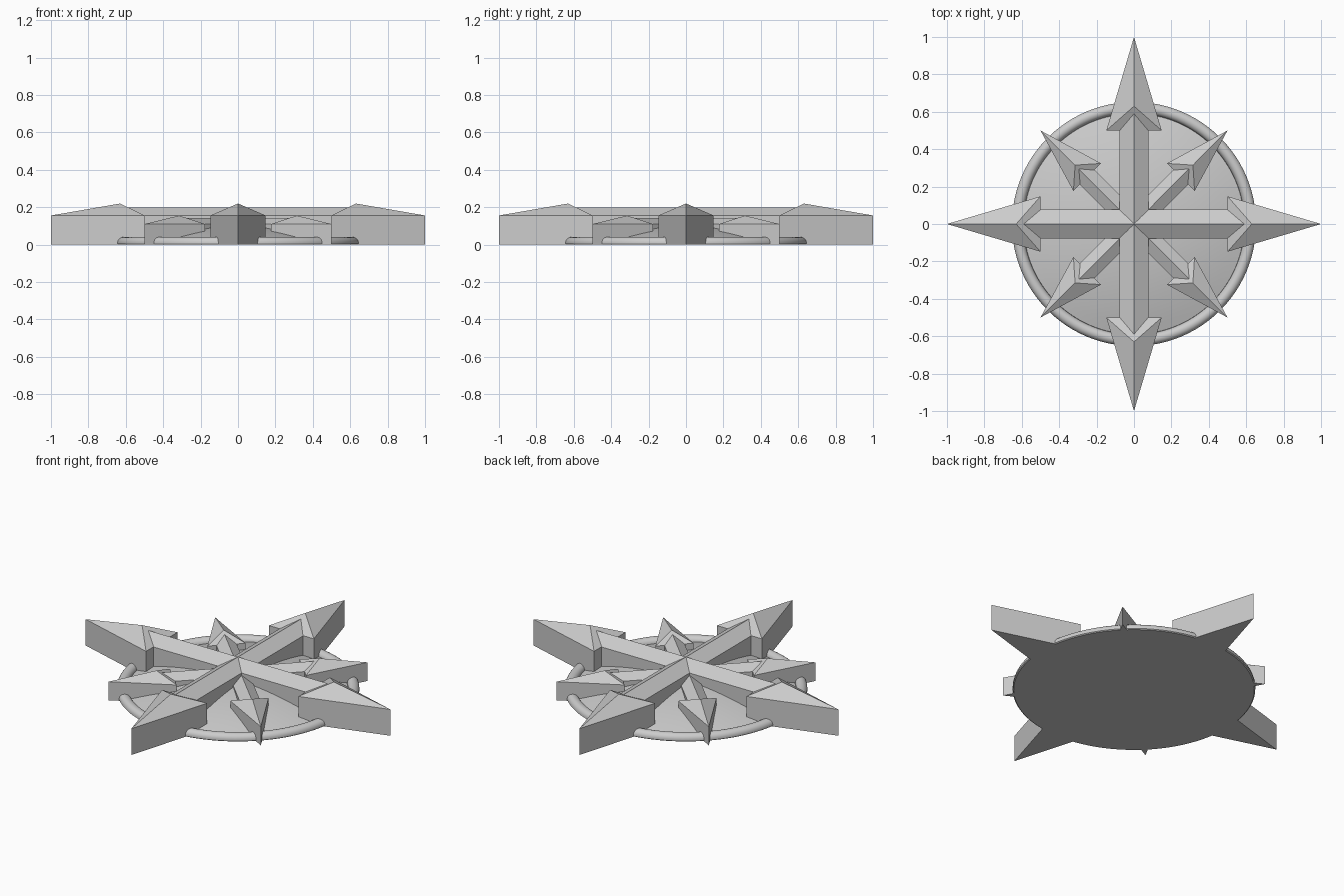
import bpy, bmesh, math
from mathutils import Matrix

cube = bpy.data.objects.get("Cube")
if cube:
    bpy.data.objects.remove(cube, do_unlink=True)

grey = bpy.data.materials.new("stone_grey")
grey.use_nodes = True
colour = (0.6, 0.6, 0.6, 1)
grey.diffuse_color = colour
grey.node_tree.nodes["Principled BSDF"].inputs["Base Color"].default_value = colour


def finish(name, bm):
    bmesh.ops.recalc_face_normals(bm, faces=bm.faces)
    mesh = bpy.data.meshes.new(name)
    bm.to_mesh(mesh)
    bm.free()
    mesh.materials.append(grey)
    obj = bpy.data.objects.new(name, mesh)
    bpy.context.collection.objects.link(obj)
    return obj


def place(bm, angle, scale):
    bm.transform(Matrix.Rotation(angle, 4, "Z") @ Matrix.Scale(scale, 4))


# Arrow head: triangular block with a three-sided pyramid roof
def arrow_head(name, angle, scale):
    bm = bmesh.new()
    plan = [(1, 0), (0.5, 0.148), (0.5, -0.148)]
    low = [bm.verts.new((x, y, 0)) for x, y in plan]
    top = [bm.verts.new((x, y, 0.156)) for x, y in plan]
    apex = bm.verts.new((0.63, 0, 0.22))
    bm.faces.new(low)
    for i in range(3):
        j = (i + 1) % 3
        bm.faces.new((low[i], low[j], top[j], top[i]))
        bm.faces.new((top[i], top[j], apex))
    place(bm, angle, scale)
    return finish(name, bm)


# Ridged bar running between two opposite heads
def ridged_bar(name, angle, scale):
    bm = bmesh.new()
    section = [(-0.078, 0), (0.078, 0), (0.078, 0.155), (0, 0.2), (-0.078, 0.155)]
    ends = [[bm.verts.new((x, y, z)) for y, z in section] for x in (-0.6, 0.6)]
    for end in ends:
        bm.faces.new(end)
    for i in range(5):
        j = (i + 1) % 5
        bm.faces.new((ends[0][i], ends[0][j], ends[1][j], ends[1][i]))
    place(bm, angle, scale)
    return finish(name, bm)


for i in range(8):
    arrow_head(f"arrow_head_{i + 1}", i * math.pi / 4, 0.707 if i % 2 else 1)
for i in range(4):
    ridged_bar(f"ridged_bar_{i + 1}", i * math.pi / 4, 0.707 if i % 2 else 1)

# Domed disc with a rounded rim, turned from one profile
profile = [(0, 0), (0.647, 0)]
for i in range(11):
    a = math.radians(-10 + 19 * i)
    profile.append((0.622 + 0.031 * math.cos(a), 0.01 + 0.031 * math.sin(a)))
for i in range(13):
    r = 0.59 * (1 - i / 12)
    profile.append((r, 0.109 - 0.27 * r * r))
bm = bmesh.new()
points = [bm.verts.new((r, 0, z)) for r, z in profile]
edges = [bm.edges.new(pair) for pair in zip(points, points[1:])]
bmesh.ops.spin(bm, geom=points + edges, cent=(0, 0, 0), axis=(0, 0, 1),
               angle=2 * math.pi, steps=96, use_merge=True)
bmesh.ops.remove_doubles(bm, verts=bm.verts, dist=0.0001)
disc = finish("domed_disc", bm)
bpy.context.view_layer.objects.active = disc
disc.select_set(True)
bpy.ops.object.shade_smooth_by_angle(angle=math.radians(35))
